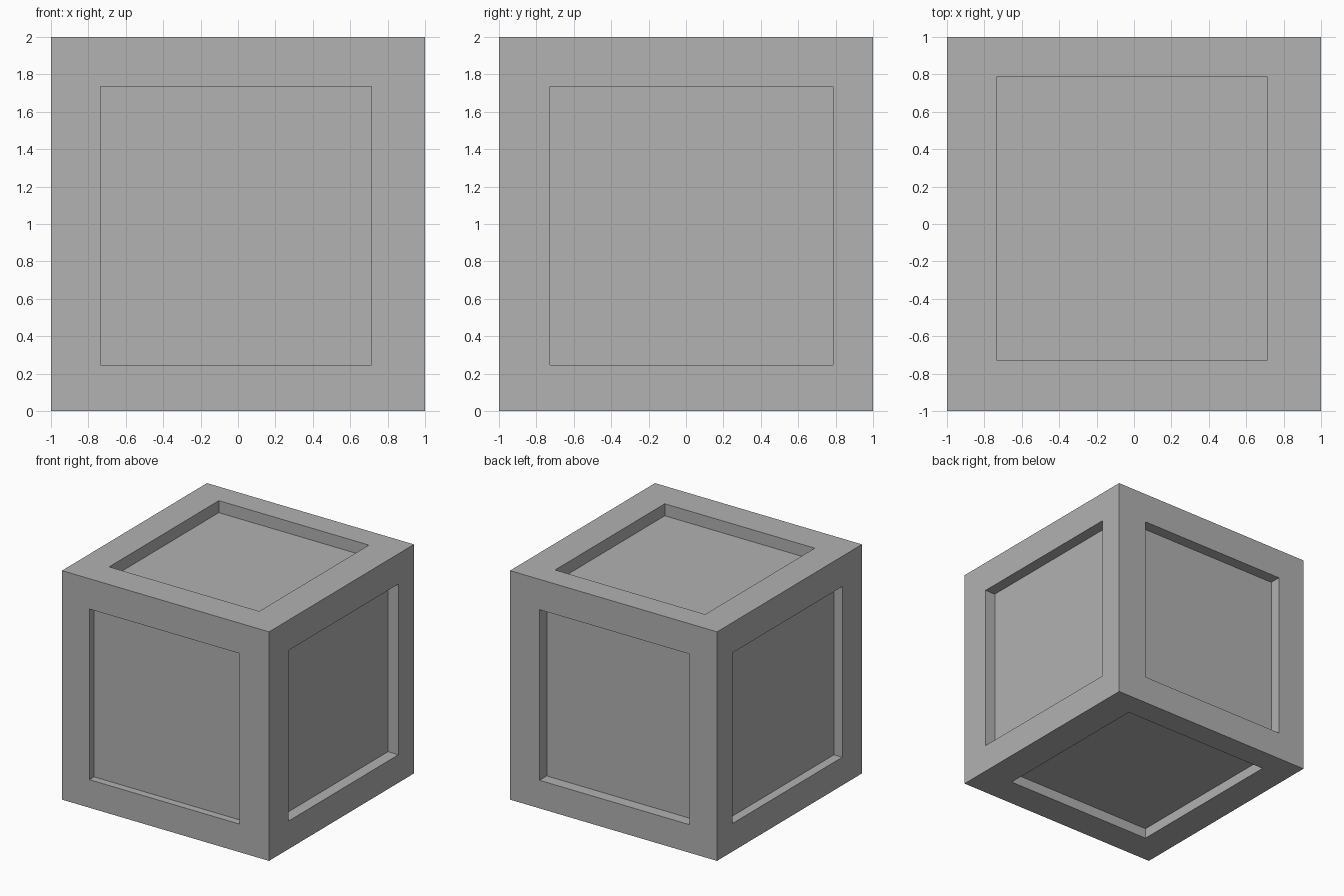
import bpy
import bmesh

# Remove the default cube
default = bpy.data.objects.get("Cube")
if default:
    bpy.data.objects.remove(default, do_unlink=True)

# Single grey material
GREY = (0.445, 0.445, 0.445, 1.0)
grey = bpy.data.materials.new("grey")
grey.use_nodes = True
grey.diffuse_color = GREY
grey.node_tree.nodes["Principled BSDF"].inputs["Base Color"].default_value = GREY

# Panel opening and panel level along each axis, measured from the cube centre
OPENING = ((-0.735, 0.715), (-0.728, 0.785), (-0.755, 0.735))
LEVEL = ((-0.92, 0.90), (-0.935, 0.90), (-0.91, 0.895))

bm = bmesh.new()
bmesh.ops.create_cube(bm, size=2)


def recess(face):
    """Frame one side of the cube and sink its panel."""
    axis = max(range(3), key=lambda i: abs(face.normal[i]))
    side = int(face.normal[axis] > 0)

    # Border around the opening
    bmesh.ops.inset_individual(bm, faces=[face], thickness=0.25)
    for v in face.verts:
        for i in range(3):
            if i != axis:
                v.co[i] = OPENING[i][int(v.co[i] > 0)]

    # Walls and sunken panel
    bmesh.ops.inset_individual(bm, faces=[face], thickness=0)
    for v in face.verts:
        v.co[axis] = LEVEL[axis][side]


for side_face in list(bm.faces):
    recess(side_face)

# Merge the flat corner pieces of each border visually and finish the mesh
bmesh.ops.translate(bm, verts=bm.verts, vec=(0, 0, 1))
bmesh.ops.recalc_face_normals(bm, faces=bm.faces)
mesh = bpy.data.meshes.new("panelled_crate")
bm.to_mesh(mesh)
bm.free()
mesh.materials.append(grey)
crate = bpy.data.objects.new("panelled_crate", mesh)
bpy.context.scene.collection.objects.link(crate)
